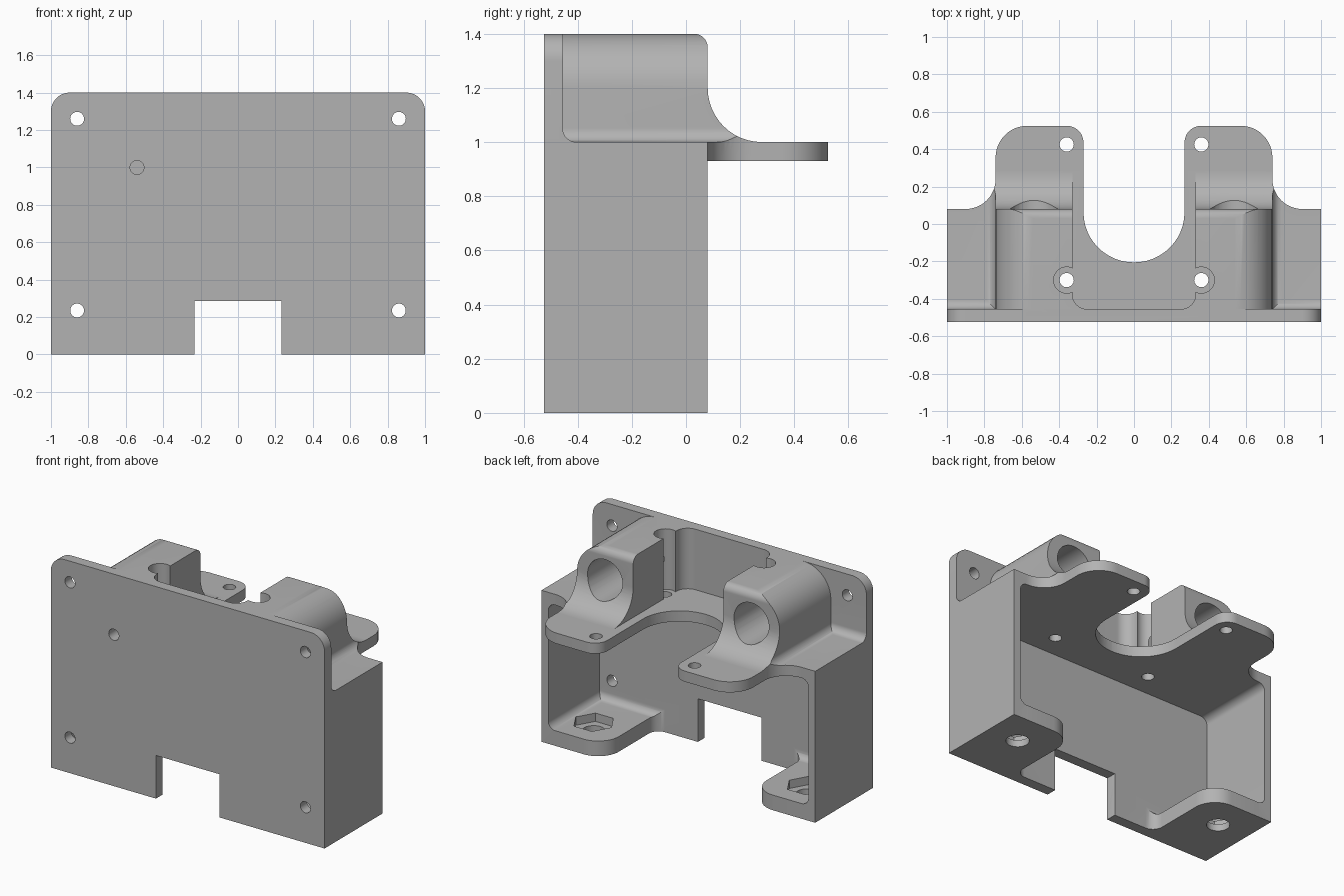
import bpy, bmesh, math
from mathutils import Vector

cube = bpy.data.objects.get("Cube")
if cube:
    bpy.data.objects.remove(cube, do_unlink=True)

grey = bpy.data.materials.new("plain_grey")
grey.use_nodes = True
colour = (0.45, 0.45, 0.45, 1)
grey.diffuse_color = colour
grey.node_tree.nodes["Principled BSDF"].inputs["Base Color"].default_value = colour


def rounded(corners, steps=12):
    """Closed outline; a third value on a corner is its fillet radius."""
    pts = []
    n = len(corners)
    for i, c in enumerate(corners):
        p = Vector(c[:2])
        if len(c) < 3:
            pts.append(p)
            continue
        d1 = (Vector(corners[i - 1][:2]) - p).normalized()
        d2 = (Vector(corners[(i + 1) % n][:2]) - p).normalized()
        half = d1.angle(d2) / 2
        r = c[2]
        centre = p + (d1 + d2).normalized() * r / math.sin(half)
        a = p + d1 * r / math.tan(half) - centre
        turn = math.atan2(a.x * d1.y - a.y * d1.x, a.dot(d1))
        sweep = math.copysign(math.pi - 2 * half, -turn)
        start = math.atan2(a.y, a.x)
        for k in range(steps + 1):
            t = start + sweep * k / steps
            pts.append(centre + r * Vector((math.cos(t), math.sin(t))))
    return [p for i, p in enumerate(pts) if (p - pts[i - 1]).length > 1e-4]


def circle(u, v, r, sides=32):
    return [(u + r * math.cos(math.tau * k / sides), v + r * math.sin(math.tau * k / sides))
            for k in range(sides)]


def mirrored(half):
    """Complete an outline that is given for the positive side only."""
    return half + [(-c[0],) + tuple(c[1:]) for c in reversed(half)]


def prism(name, outline, axis, lo, hi):
    place = {"x": lambda u, v: (lo, u, v),
             "y": lambda u, v: (u, lo, v),
             "z": lambda u, v: (u, v, lo)}[axis]
    bm = bmesh.new()
    face = bm.faces.new([bm.verts.new(place(u, v)) for u, v in outline])
    out = bmesh.ops.extrude_face_region(bm, geom=[face])
    move = Vector([hi - lo if a == axis else 0 for a in "xyz"])
    bmesh.ops.translate(bm, vec=move, verts=[g for g in out["geom"] if isinstance(g, bmesh.types.BMVert)])
    bmesh.ops.recalc_face_normals(bm, faces=bm.faces)
    mesh = bpy.data.meshes.new(name)
    bm.to_mesh(mesh)
    bm.free()
    mesh.materials.append(grey)
    obj = bpy.data.objects.new(name, mesh)
    bpy.context.collection.objects.link(obj)
    return obj


def combine(target, tool, operation):
    mod = target.modifiers.new(operation, "BOOLEAN")
    mod.operation = operation
    mod.solver = "EXACT"
    mod.object = tool
    bpy.context.view_layer.objects.active = target
    bpy.ops.object.modifier_apply(modifier=mod.name)
    bpy.data.objects.remove(tool, do_unlink=True)


def cut(target, outline, axis, lo, hi):
    combine(target, prism("cutter", outline, axis, lo, hi), "DIFFERENCE")


FRONT, PLATE, BACK = -0.525, -0.455, 0.08

# Shelf outline with two tongues and a U-shaped opening
shelf = rounded(mirrored([(1, FRONT), (1, BACK), (0.74, BACK, 0.16), (0.74, 0.525, 0.17),
                          (0.27, 0.525, 0.09), (0.27, -0.205, 0.268)]))
body = prism("bracket_body", shelf, "z", 0, 1)

# Hollow below the shelf, leaving thin side walls
cut(body, rounded(mirrored([(0.95, 0.1, 0.05), (0.95, 0.93, 0.05)])), "y", PLATE, 1)

# Fillets where the feet and the shelf meet the front plate
for z in (0.1, 1.0):
    strip = rounded([(PLATE - 0.01, z - 0.01), (PLATE + 0.05, z - 0.01), (PLATE + 0.05, z),
                     (PLATE, z, 0.05), (PLATE, z + 0.05), (PLATE - 0.01, z + 0.05)])
    width = 1 if z > 0.5 else 0.96
    combine(body, prism("plate_fillet", strip, "x", -width, width), "UNION")

# Floor opening that leaves two rounded feet
cut(body, rounded(mirrored([(0.54, PLATE, 0.07), (0.54, BACK, 0.15), (1.2, BACK), (1.2, 1)])),
    "z", -0.1, 0.3)

# Front plate with rounded top corners and a notch
plate = prism("front_plate", rounded(mirrored([(0.232, 0.285), (0.232, 0), (1, 0), (1, 1.4, 0.1)])),
              "y", FRONT, PLATE)
cut(body, [(-0.232, -0.1), (0.232, -0.1), (0.232, 0.285), (-0.232, 0.285)], "y", -1, PLATE)
combine(body, plate, "UNION")

# Raised arched housings: end arch, side profile and shelf outline intersected
housing = prism("housing", rounded(mirrored([(0.79, 0.95), (0.79, 1), (0.74, 1, 0.05),
                                             (0.74, 1.4, 0.2)])), "y", -0.5, 0.5)
side = rounded([(-0.49, 0.95), (0.285, 0.95), (0.285, 1), (BACK, 1, 0.2), (BACK, 1.4, 0.05),
                (-0.49, 1.4)])
combine(housing, prism("side_profile", side, "x", -0.9, 0.9), "INTERSECT")
combine(housing, prism("shelf_limit", shelf, "z", 0.9, 1.5), "INTERSECT")
combine(body, housing, "UNION")

# Pocket between the housings
cut(body, rounded(mirrored([(0.33, 0.4), (0.33, PLATE, 0.08)])), "z", 1, 1.5)

for s in (-1, 1):
    # Screw clearance and holes in the shelf
    cut(body, circle(s * 0.36, -0.3, 0.07), "z", 1, 1.5)
    for y in (-0.3, 0.425):
        cut(body, circle(s * 0.36, y, 0.038), "z", 0.8, 1.2)
    # Plate holes
    for z in (0.235, 1.26):
        cut(body, circle(s * 0.86, z, 0.037), "y", -0.6, -0.4)
    # Bore in each housing
    cut(body, circle(s * 0.535, 1.2, 0.128, 48), "y", -0.4, 0.5)
    # Foot holes with hexagonal nut recesses
    cut(body, circle(s * 0.78, -0.15, 0.07), "z", -0.1, 0.2)
    cut(body, circle(s * 0.78, -0.15, 0.13, 6), "z", 0.045, 0.2)

# Single blind hole in the front
cut(body, circle(-0.54, 1.0, 0.037), "y", -0.6, -0.42)

bpy.ops.object.select_all(action="DESELECT")
body.select_set(True)
bpy.context.view_layer.objects.active = body
bpy.ops.object.shade_smooth_by_angle(angle=math.radians(30))
